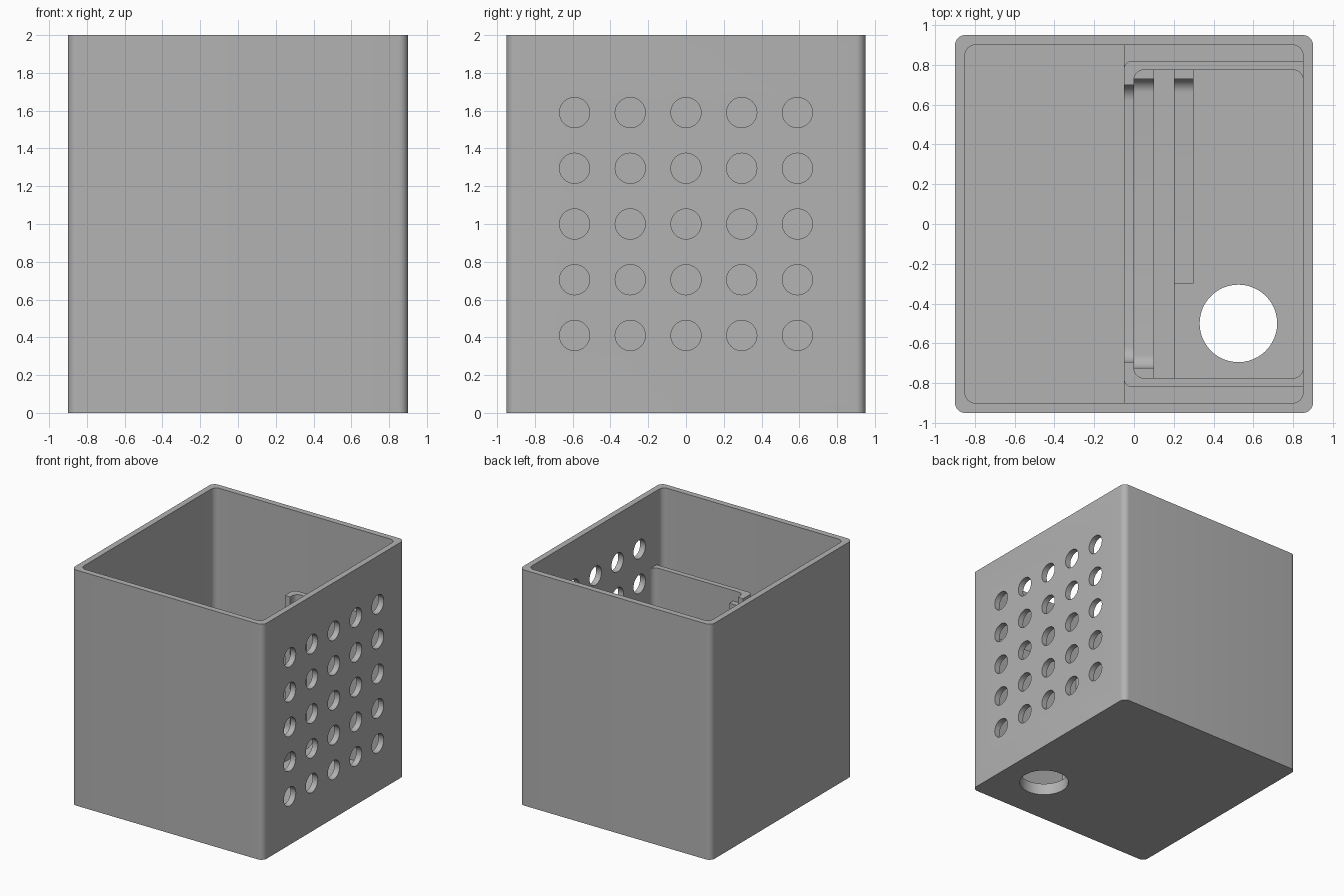
import bpy, bmesh, math
from mathutils import Vector

cube = bpy.data.objects.get("Cube")
if cube:
    bpy.data.objects.remove(cube, do_unlink=True)

gray = bpy.data.materials.new("matte gray")
gray.use_nodes = True
gray.diffuse_color = (0.45, 0.45, 0.45, 1)
gray.node_tree.nodes["Principled BSDF"].inputs["Base Color"].default_value = (0.45, 0.45, 0.45, 1)


def prism(name, axis, u, v, w, radius=0.0, steps=8):
    """Rounded rectangle u by v, extruded over w along the x or z axis."""
    bm = bmesh.new()
    ring = []
    corners = [(u[1], v[1], -1, -1), (u[0], v[1], 1, -1), (u[0], v[0], 1, 1), (u[1], v[0], -1, 1)]
    for i, (cu, cv, su, sv) in enumerate(corners):
        for k in range(steps + 1 if radius else 1):
            a = math.pi / 2 * (i + k / steps)
            p = (cu, cv)
            if radius:
                p = cu + radius * (su + math.cos(a)), cv + radius * (sv + math.sin(a))
            ring.append(Vector((p[0], p[1], w[0]) if axis == "z" else (w[0], p[0], p[1])))
    # drop points shared by neighbouring arcs
    ring = [p for i, p in enumerate(ring) if (p - ring[i - 1]).length > 1e-5]
    base = bm.faces.new([bm.verts.new(p) for p in ring])
    top = bmesh.ops.extrude_face_region(bm, geom=[base])["geom"]
    step = w[1] - w[0]
    shift = Vector((0, 0, step) if axis == "z" else (step, 0, 0))
    bmesh.ops.translate(bm, verts=[g for g in top if isinstance(g, bmesh.types.BMVert)], vec=shift)
    bmesh.ops.recalc_face_normals(bm, faces=bm.faces)
    mesh = bpy.data.meshes.new(name)
    bm.to_mesh(mesh)
    bm.free()
    mesh.materials.append(gray)
    obj = bpy.data.objects.new(name, mesh)
    bpy.context.scene.collection.objects.link(obj)
    return obj


def cut(obj, *cutters):
    """Subtract the cutters from a part and bake the result."""
    for cutter in cutters:
        mod = obj.modifiers.new("cut", "BOOLEAN")
        mod.operation = "DIFFERENCE"
        mod.solver = "EXACT"
        mod.object = cutter
    bpy.context.view_layer.update()
    graph = bpy.context.evaluated_depsgraph_get()
    mesh = bpy.data.meshes.new_from_object(obj.evaluated_get(graph))
    obj.modifiers.clear()
    obj.data = mesh


TOP, FLOOR, DECK, RIM, POST = 2.0, 0.05, 0.1, 1.37, 1.28

# Cutters: cavity, cable hole, chamber pocket, openings and vents
cavity = prism("cavity_cutter", "z", (-0.85, 0.85), (-0.9, 0.9), (FLOOR, 2.2), 0.05)
cable = prism("cable_cutter", "z", (0.33, 0.72), (-0.695, -0.305), (-0.1, 0.3), 0.195, 12)
pocket = prism("pocket_cutter", "z", (0, 0.85), (-0.775, 0.775), (0, 1.6), 0.05)
window = prism("window_cutter", "x", (-0.695, 0.7), (0.2, 1.8), (-0.2, 0.2), 0.08)
opening = prism("rail_cutter", "x", (-0.725, 0.73), (0.16, 1.8), (-0.2, 0.5), 0.07)
slot = prism("slot_cutter", "z", (0.1, 0.2), (-0.775, 0.775), (0, 0.3))
vents = []
for i in range(-2, 3):
    for j in range(-2, 3):
        y, z = i * 0.295, 1 + j * 0.295
        vents.append(prism("vent_cutter", "x", (y - 0.08, y + 0.08), (z - 0.08, z + 0.08),
                           (0.7, 1.1), 0.08))

# Outer box, open on top, with a grid of vents in one side
box = prism("outer_box", "z", (-0.9, 0.9), (-0.95, 0.95), (0, TOP), 0.05)
cut(box, cavity, cable, *vents)

# Raised floor under the chamber, with a groove for a panel
deck = prism("chamber_floor", "z", (-0.05, 0.85), (-0.9, 0.9), (FLOOR, DECK))
cut(deck, cable, slot)

# Three-sided chamber wall with a wide opening
wall = prism("chamber_wall", "z", (-0.05, 0.89), (-0.82, 0.82), (FLOOR, RIM), 0.04)
cut(wall, pocket, window, *vents)

# Guide rails on both sides of the groove
outer_rail = prism("outer_rail", "z", (0, 0.1), (-0.78, 0.78), (FLOOR, POST))
inner_rail = prism("inner_rail", "z", (0.2, 0.3), (-0.3, 0.78), (FLOOR, POST))
cut(outer_rail, opening)
cut(inner_rail, opening)

for cutter in [cavity, cable, pocket, window, opening, slot] + vents:
    bpy.data.objects.remove(cutter, do_unlink=True)

# Smooth the rounded corners, keep the edges sharp
bpy.context.view_layer.update()
bpy.ops.object.select_all(action="DESELECT")
for part in (box, deck, wall, outer_rail, inner_rail):
    part.select_set(True)
bpy.context.view_layer.objects.active = box
bpy.ops.object.shade_smooth_by_angle(angle=math.radians(30))
